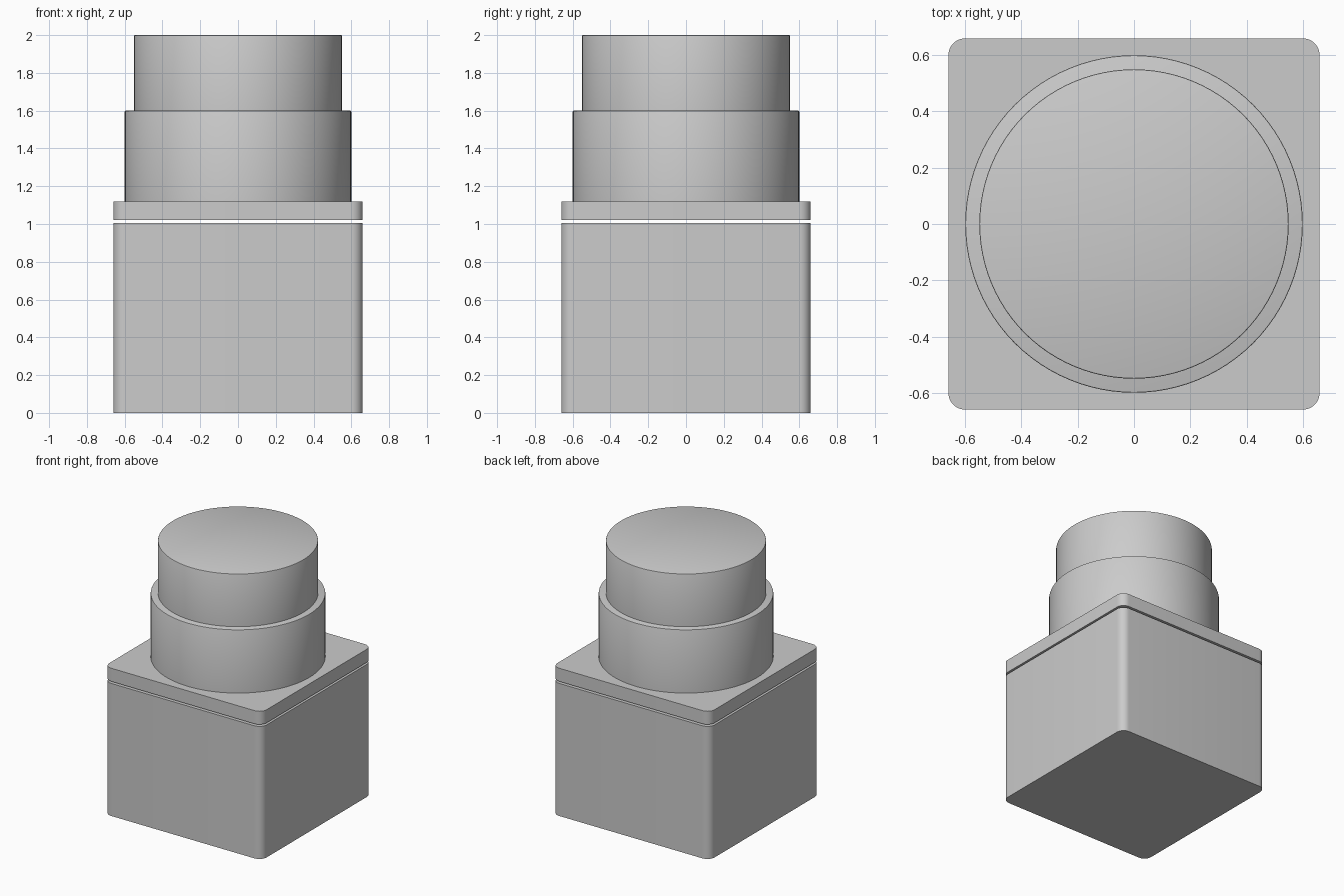
import bpy
import bmesh
import math

cube = bpy.data.objects.get("Cube")
if cube:
    bpy.data.objects.remove(cube, do_unlink=True)

grey = bpy.data.materials.new("plain_grey")
grey.use_nodes = True
grey.diffuse_color = (0.6, 0.6, 0.6, 1)
grey.node_tree.nodes["Principled BSDF"].inputs["Base Color"].default_value = (0.6, 0.6, 0.6, 1)

HALF = 0.66      # half width of the square parts
CORNER = 0.06    # radius of their upright corners


def rounded_square():
    """Outline of a square with rounded corners."""
    points = []
    inner = HALF - CORNER
    for quarter in range(4):
        middle = math.radians(45 + 90 * quarter)
        cx = math.copysign(inner, math.cos(middle))
        cy = math.copysign(inner, math.sin(middle))
        for step in range(9):
            a = math.radians(90 * quarter + 90 * step / 8)
            points.append((cx + CORNER * math.cos(a), cy + CORNER * math.sin(a)))
    return points


def circle(radius, sides=96):
    """Outline of a circle."""
    turn = 2 * math.pi / sides
    return [(radius * math.cos(i * turn), radius * math.sin(i * turn)) for i in range(sides)]


def prism(name, outline, bottom, top, bevel=0.0):
    """Solid raised from an outline, with an optional softened top rim."""
    bm = bmesh.new()
    base = bm.faces.new([bm.verts.new((x, y, bottom)) for x, y in outline])
    raised = bmesh.ops.extrude_face_region(bm, geom=[base], use_keep_orig=True)["geom"]
    for v in raised:
        if isinstance(v, bmesh.types.BMVert):
            v.co.z = top
    bmesh.ops.recalc_face_normals(bm, faces=bm.faces[:])
    if bevel:
        rim = [e for e in bm.edges if all(v.co.z > top - 0.001 for v in e.verts)]
        bmesh.ops.bevel(bm, geom=rim, offset=bevel, segments=2, profile=0.5, affect='EDGES')
    mesh = bpy.data.meshes.new(name)
    bm.to_mesh(mesh)
    bm.free()
    mesh.materials.append(grey)
    obj = bpy.data.objects.new(name, mesh)
    bpy.context.collection.objects.link(obj)
    bpy.ops.object.select_all(action='DESELECT')
    obj.select_set(True)
    bpy.context.view_layer.objects.active = obj
    bpy.ops.object.shade_smooth_by_angle(angle=math.radians(30))
    return obj


# Square body with a thin open gap below the shoulder plate
prism("body", rounded_square(), 0, 1.005)
prism("shoulder_plate", rounded_square(), 1.02, 1.12)

# Round collar and the narrower cap on top
prism("collar", circle(0.6), 1.12, 1.6, bevel=0.005)
prism("cap", circle(0.55), 1.6, 2, bevel=0.005)
